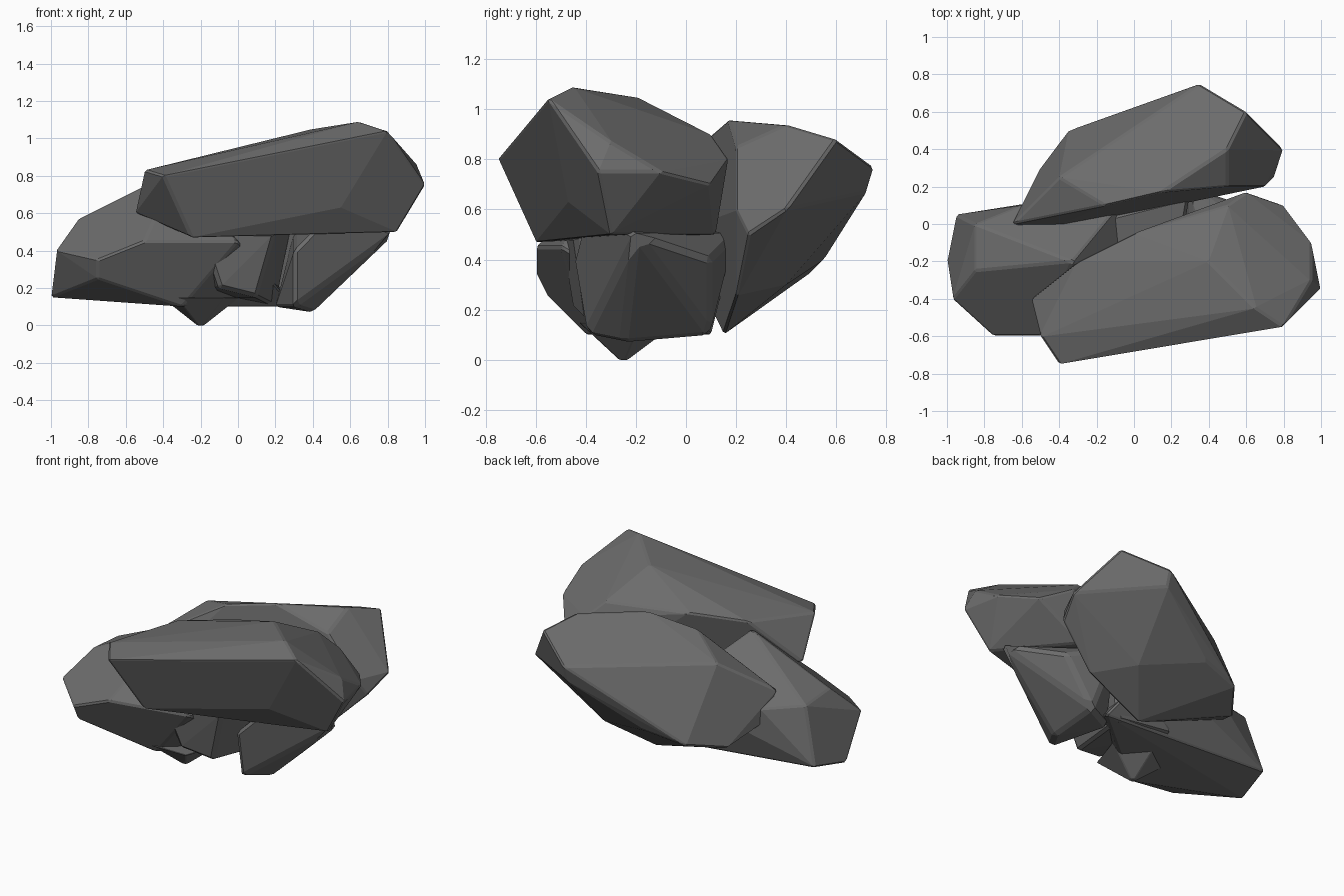
import bpy
import bmesh
import math

# Remove only the default cube
default_cube = bpy.data.objects.get("Cube")
if default_cube:
    bpy.data.objects.remove(default_cube, do_unlink=True)

# One stone colour for every boulder
GREY = (.15, .15, .15, 1)
stone = bpy.data.materials.new("dark_grey_stone")
stone.use_nodes = True
stone.diffuse_color = GREY
shader = stone.node_tree.nodes["Principled BSDF"]
shader.inputs["Base Color"].default_value = GREY
shader.inputs["Roughness"].default_value = .9


def finish(name, bm, chip):
    """Turn the bmesh into a flat shaded stone with chipped edges."""
    bmesh.ops.recalc_face_normals(bm, faces=bm.faces)
    mesh = bpy.data.meshes.new(name)
    bm.to_mesh(mesh)
    bm.free()
    mesh.materials.append(stone)
    rock = bpy.data.objects.new(name, mesh)
    bpy.context.collection.objects.link(rock)
    bevel = rock.modifiers.new("chipped_edges", "BEVEL")
    bevel.width = chip
    bevel.segments = 1
    bevel.limit_method = "ANGLE"
    bevel.angle_limit = math.radians(25)


def boulder(name, chip=.01, **corner_groups):
    """Angular stone wrapped tightly around its few main corners."""
    bm = bmesh.new()
    for corners in corner_groups.values():
        for corner in corners:
            bm.verts.new(corner)
    hull = bmesh.ops.convex_hull(bm, input=bm.verts)
    leftovers = set(hull["geom_interior"] + hull["geom_unused"])
    unused = [item for item in leftovers if isinstance(item, bmesh.types.BMVert)]
    bmesh.ops.delete(bm, geom=unused, context="VERTS")
    bmesh.ops.dissolve_limit(bm, angle_limit=math.radians(5),
                             verts=bm.verts, edges=bm.edges)
    finish(name, bm, chip)


# Long upper boulder across the front
boulder(
    "upper_front_boulder",
    blunt_end=[(-.4, -.75, .8), (-.5, -.6, .83), (-.55, -.4, .6),
               (-.3, -.2, .87), (-.25, -.6, .47)],
    crest=[(.8, -.55, 1.04), (.65, -.45, 1.09), (.4, -.2, 1.05),
           (0, -.05, .9), (.5, .1, .9)],
    pointed_end=[(1, -.35, .75), (.95, -.3, .87), (.95, -.1, .75),
                 (.85, -.3, .5), (.8, .1, .7), (.6, .17, .8)],
    belly=[(.55, -.47, .63), (.5, .12, .5)],
)

# Low wedge reaching out on the right side
boulder(
    "lower_wedge_boulder",
    outer_end=[(-.97, -.4, .4), (-.85, -.25, .57), (-.85, 0, .55),
               (-.95, .05, .2), (-1, -.2, .15)],
    front_edge=[(-.75, -.6, .35), (-.5, -.6, .45), (-.75, -.55, .25),
                (0, -.5, .45)],
    back=[(-.33, -.2, .83), (-.6, .1, .5), (0, .2, .5)],
    base=[(-.3, -.4, .1), (.3, .1, .1)],
)

# Slanted boulder leaning at the back
boulder(
    "back_boulder",
    top=[(-.4, .25, .8), (-.15, .1, .9), (.15, .17, .96), (.5, .4, .94),
         (.6, .6, .88), (.35, .75, .77)],
    blunt_end=[(.8, .4, .6), (.75, .25, .5), (.7, .2, .6), (.5, .2, .85)],
    tapered_end=[(-.65, 0, .6), (-.5, -.05, .5), (-.6, .1, .4),
                 (-.5, .3, .3), (-.35, .5, .35), (-.1, .55, .4)],
    belly=[(.35, .72, .67), (.3, .4, .3), (.1, .15, .1), (.5, .2, .25)],
)

# Knobbly stone underneath the upper boulder
boulder(
    "underside_knob", chip=.02,
    base=[(.4, -.25, .07), (.3, -.4, .1), (.4, .1, .1), (.2, 0, .1)],
    shoulders=[(.6, -.3, .37), (.6, .1, .4), (.3, -.45, .4), (.85, -.2, .5),
               (.5, -.4, .6), (.3, .2, .5)],
)

# Rough core closing the hollow between the wedge and the knob
boulder(
    "underside_core", chip=.02,
    front=[(-.1, -.45, .2), (.1, -.4, .15), (.2, -.45, .5), (-.2, -.5, .5)],
    rear=[(.2, .1, .1), (-.2, .1, .15), (.3, .15, .6), (-.3, 0, .6)],
)

# Downward spike that touches the ground
spike = bmesh.new()
bmesh.ops.create_cone(spike, segments=5, cap_ends=True,
                      radius1=.02, radius2=.22, depth=.15)
bmesh.ops.translate(spike, verts=spike.verts, vec=(-.2, -.25, .075))
finish("underside_spike", spike, chip=.005)
